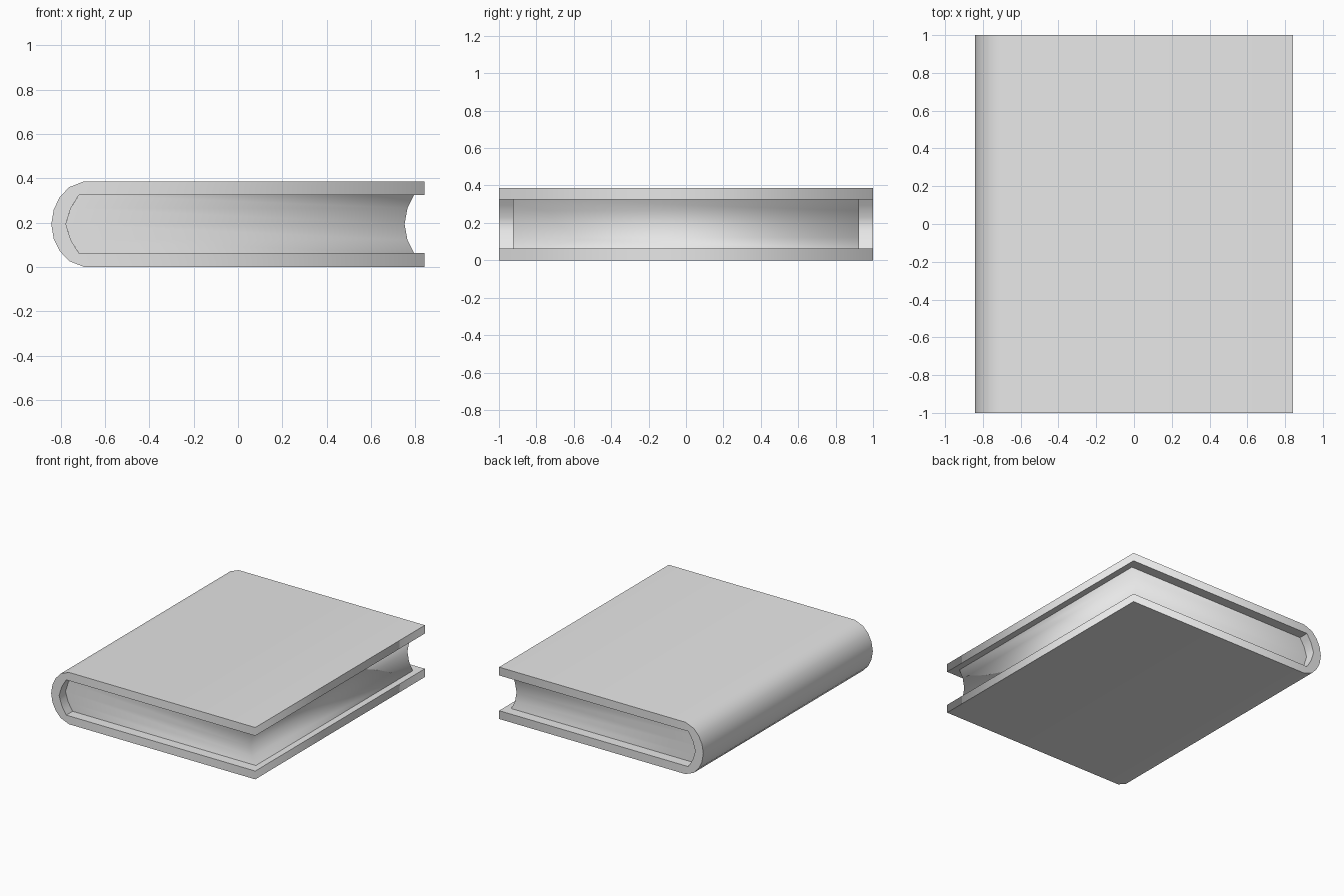
import bpy
import bmesh
import math

cube = bpy.data.objects.get("Cube")
if cube:
    bpy.data.objects.remove(cube, do_unlink=True)

grey = bpy.data.materials.new("plain_grey")
grey.diffuse_color = (0.8, 0.8, 0.8, 1)
grey.use_nodes = True
grey.node_tree.nodes["Principled BSDF"].inputs["Base Color"].default_value = (0.8, 0.8, 0.8, 1)

HEIGHT = 0.387
MID = HEIGHT / 2


def mirror_z(points):
    """Complete a top-to-middle profile with its lower half."""
    return points + [(x, HEIGHT - z) for x, z in reversed(points[:-1])]


def extrude_band(name, side_a, side_b, half):
    """Extrude the band between two (x, z) profiles from -half to half in y."""
    bm = bmesh.new()
    a0, a1, b0, b1 = [[bm.verts.new((x, y, z)) for x, z in side]
                      for side in (side_a, side_b) for y in (-half, half)]
    for i in range(len(side_a) - 1):
        for p, q in ((a0, b0), (a1, b1), (a0, a1), (b0, b1)):
            bm.faces.new((p[i], p[i + 1], q[i + 1], q[i]))
    for i in (0, -1):
        bm.faces.new((a0[i], a1[i], b1[i], b0[i]))
    bmesh.ops.recalc_face_normals(bm, faces=bm.faces[:])

    # Smooth shading, sharp at creases except the upright fore-edge corners
    for face in bm.faces:
        face.smooth = True
    for edge in bm.edges:
        v, w = edge.verts
        d = w.co - v.co
        upright = abs(d.z) > max(abs(d.x), abs(d.y))
        fore_corner = upright and v.co.x > 0.7
        edge.smooth = fore_corner or edge.calc_face_angle(0) < math.radians(35)

    mesh = bpy.data.meshes.new(name)
    bm.to_mesh(mesh)
    bm.free()
    mesh.materials.append(grey)
    obj = bpy.data.objects.new(name, mesh)
    bpy.context.collection.objects.link(obj)
    return obj


# Cover: two boards joined by a rounded spine
outer = mirror_z([(0.843, HEIGHT), (-0.695, HEIGHT), (-0.763, 0.36),
                  (-0.805, 0.315), (-0.832, 0.26), (-0.843, MID)])
inner = mirror_z([(0.843, 0.325), (-0.718, 0.325), (-0.737, 0.295),
                  (-0.755, 0.265), (-0.766, 0.23), (-0.777, MID)])
extrude_band("cover", outer, inner, 1.0)

# Page block: rounded at the spine, hollowed at the fore edge
spine_side = mirror_z([(-0.718, 0.325), (-0.755, 0.265), (-0.777, MID)])
fore_edge = mirror_z([(0.795, 0.325), (0.765, 0.265), (0.752, MID)])
extrude_band("pages", spine_side, fore_edge, 0.925)
